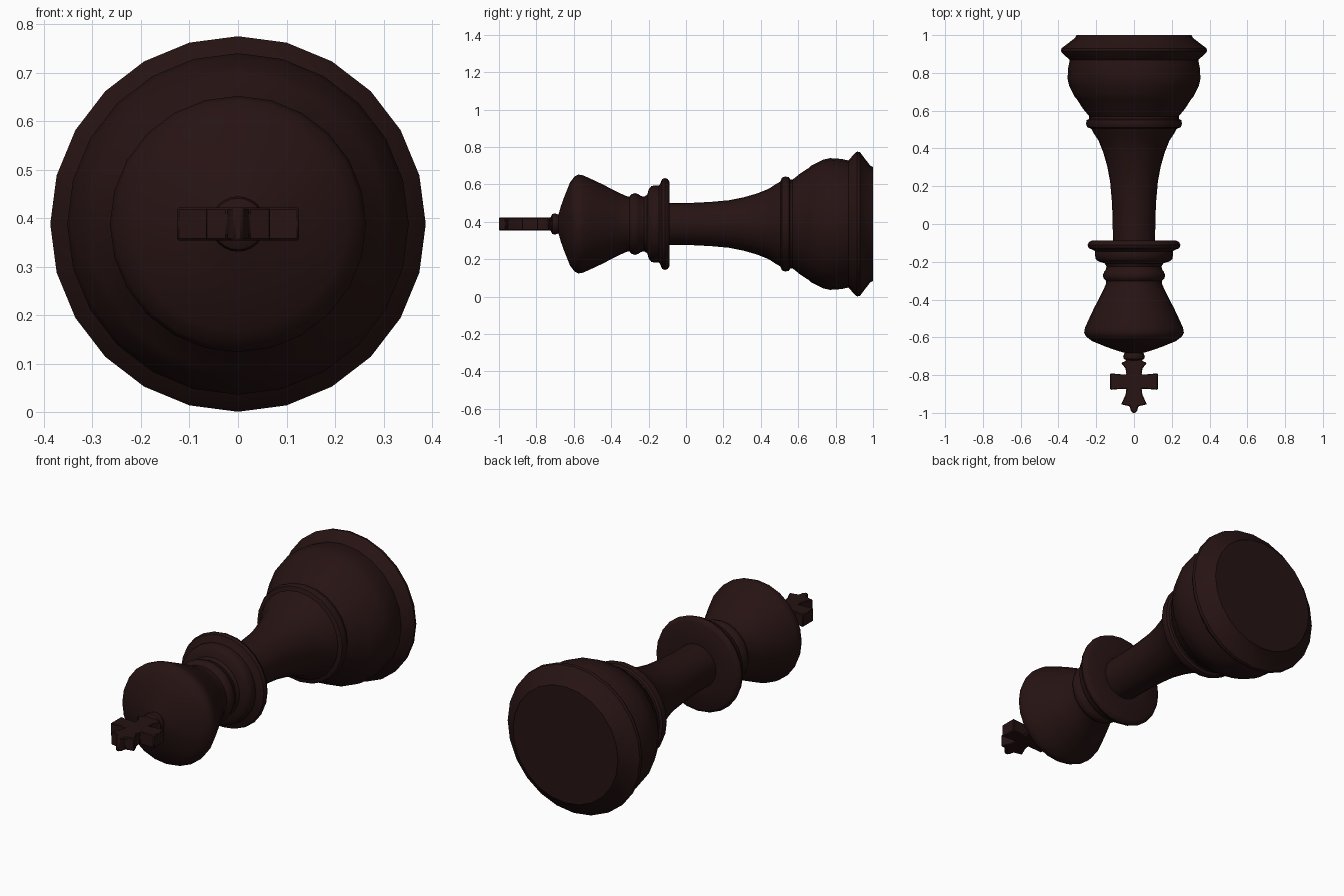
import bpy, bmesh, math

AXIS_Z = 0.388   # height of the lying piece's axis
SIDES = 24

wood = bpy.data.materials.new("dark brown wood")
wood.diffuse_color = (0.02, 0.0065, 0.0065, 1)


def finish(name, bm, angle):
    bmesh.ops.recalc_face_normals(bm, faces=bm.faces)
    mesh = bpy.data.meshes.new(name)
    bm.to_mesh(mesh)
    bm.free()
    mesh.materials.append(wood)
    obj = bpy.data.objects.new(name, mesh)
    bpy.context.collection.objects.link(obj)
    bpy.ops.object.select_all(action='DESELECT')
    obj.select_set(True)
    bpy.context.view_layer.objects.active = obj
    bpy.ops.object.shade_smooth_by_angle(angle=math.radians(angle))
    return obj


def lathe(name, profile):
    """Turn a list of (y, radius) around the lying axis."""
    bm = bmesh.new()
    rings = []
    for y, r in profile:
        if r == 0:
            rings.append([bm.verts.new((0, y, AXIS_Z))] * SIDES)
            continue
        rings.append([bm.verts.new((r * math.sin(a), y, AXIS_Z + r * math.cos(a)))
                      for a in (2 * math.pi * i / SIDES for i in range(SIDES))])
    for p, q in zip(rings, rings[1:]):
        for i in range(SIDES):
            j = (i + 1) % SIDES
            bm.faces.new(list(dict.fromkeys((p[i], p[j], q[j], q[i]))))
    return finish(name, bm, 40)


# Wide foot with its flared rim and bulge
lathe("base", [(1.0, 0), (1.0, 0.305), (0.985, 0.312), (0.93, 0.384), (0.915, 0.387),
               (0.905, 0.38), (0.868, 0.34), (0.83, 0.348), (0.77, 0.352), (0.73, 0.343),
               (0.69, 0.322), (0.67, 0.312), (0.66, 0.302), (0.61, 0.27), (0.57, 0.237),
               (0.557, 0.238), (0.55, 0.25), (0.53, 0.254), (0.512, 0.247), (0.505, 0.227)])

# Slender concave stem
lathe("stem", [(0.505, 0.227), (0.48, 0.213), (0.44, 0.187), (0.38, 0.163), (0.31, 0.143),
               (0.23, 0.127), (0.13, 0.118), (0.03, 0.113), (-0.088, 0.112)])

# Stacked collar rings
lathe("collar", [(-0.088, 0.112), (-0.088, 0.225), (-0.097, 0.24), (-0.112, 0.246),
                 (-0.128, 0.24), (-0.138, 0.215), (-0.145, 0.205), (-0.16, 0.207),
                 (-0.185, 0.203), (-0.198, 0.188), (-0.208, 0.155), (-0.225, 0.146),
                 (-0.243, 0.15), (-0.252, 0.158), (-0.272, 0.165), (-0.29, 0.16),
                 (-0.302, 0.147)])

# Flared head with domed top and small button
lathe("head", [(-0.302, 0.147), (-0.32, 0.149), (-0.38, 0.178), (-0.45, 0.214),
               (-0.51, 0.242), (-0.55, 0.26), (-0.575, 0.264), (-0.595, 0.255),
               (-0.62, 0.222), (-0.65, 0.148), (-0.67, 0.092), (-0.682, 0.05),
               (-0.69, 0.053), (-0.703, 0.057), (-0.715, 0.053), (-0.723, 0.038),
               (-0.726, 0)])

# Flat cross finial: half outline, mirrored across x and extruded in z
half = [(0.035, -0.715), (0.05, -0.728), (0.068, -0.735), (0.045, -0.765), (0.04, -0.797),
        (0.08, -0.795), (0.126, -0.79), (0.126, -0.878), (0.08, -0.874), (0.04, -0.872),
        (0.045, -0.905), (0.068, -0.955), (0.022, -0.965), (0.018, -0.985), (0.008, -1.0)]
outline = half + [(-x, y) for x, y in reversed(half)]
bm = bmesh.new()
T = 0.034
face = bm.faces.new([bm.verts.new((x, y, AXIS_Z - T)) for x, y in outline])
ext = bmesh.ops.extrude_face_region(bm, geom=[face])
bmesh.ops.translate(bm, vec=(0, 0, 2 * T),
                    verts=[v for v in ext["geom"] if isinstance(v, bmesh.types.BMVert)])
cross = finish("cross_finial", bm, 30)
bev = cross.modifiers.new("soft edges", 'BEVEL')
bev.width = 0.004
bev.segments = 1
